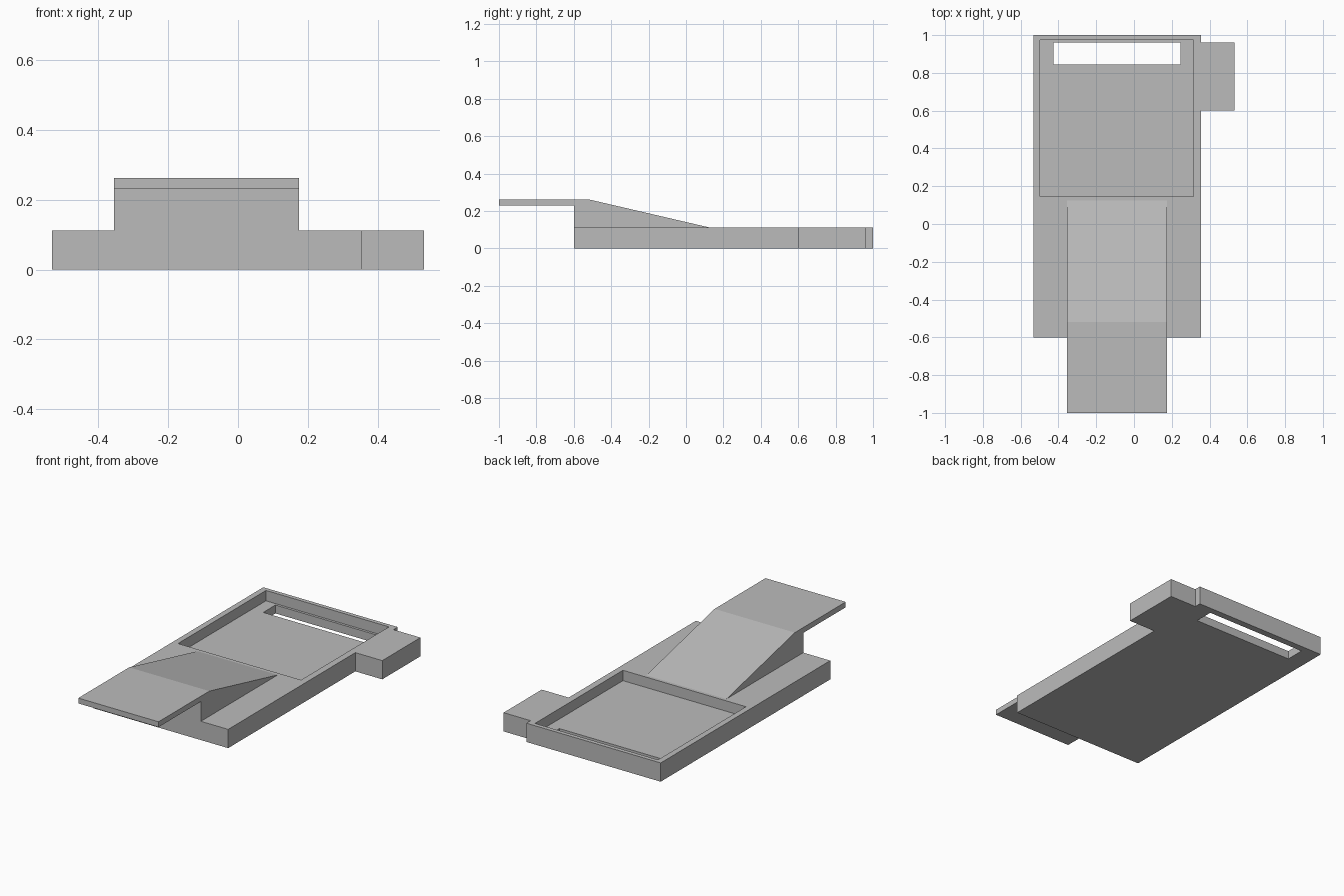
import bpy
import bmesh
from mathutils import Vector

cube = bpy.data.objects.get("Cube")
if cube:
    bpy.data.objects.remove(cube, do_unlink=True)

grey = bpy.data.materials.new("plain grey")
grey.use_nodes = True
colour = (0.5, 0.5, 0.5, 1)
grey.diffuse_color = colour
grey.node_tree.nodes["Principled BSDF"].inputs["Base Color"].default_value = colour


def prism(name, outline, sweep):
    """Extrude a closed outline along the sweep vector."""
    bm = bmesh.new()
    face = bm.faces.new([bm.verts.new(p) for p in outline])
    moved = bmesh.ops.extrude_face_region(bm, geom=[face])["geom"]
    verts = [v for v in moved if isinstance(v, bmesh.types.BMVert)]
    bmesh.ops.translate(bm, verts=verts, vec=Vector(sweep))
    bmesh.ops.recalc_face_normals(bm, faces=bm.faces)
    mesh = bpy.data.meshes.new(name)
    bm.to_mesh(mesh)
    bm.free()
    mesh.materials.append(grey)
    obj = bpy.data.objects.new(name, mesh)
    bpy.context.collection.objects.link(obj)
    return obj


def box(name, x0, x1, y0, y1, z0, z1):
    outline = [(x0, y0, z0), (x1, y0, z0), (x1, y1, z0), (x0, y1, z0)]
    return prism(name, outline, (0, 0, z1 - z0))


def combine(target, tool, operation):
    """Apply a boolean and remove the tool object."""
    tool.hide_render = True
    mod = target.modifiers.new(tool.name, 'BOOLEAN')
    mod.operation = operation
    mod.solver = 'EXACT'
    mod.object = tool
    bpy.context.view_layer.objects.active = target
    bpy.ops.object.modifier_apply(modifier=mod.name)
    bpy.data.objects.remove(tool, do_unlink=True)


DECK = 0.112
LEFT, RIGHT, TAB = -0.533, 0.355, 0.533

# Base plate with the tab on its left side
footprint = [(LEFT, -0.6), (RIGHT, -0.6), (RIGHT, 0.6), (TAB, 0.6),
             (TAB, 0.96), (RIGHT, 0.96), (RIGHT, 1), (LEFT, 1)]
tray = prism("tray_base", [(x, y, 0) for x, y in footprint], (0, 0, DECK))

# Ramp with the overhanging tongue
side = [(-1, 0.23), (-0.6, 0.23), (-0.6, 0), (0.125, 0),
        (0.125, DECK), (-0.52, 0.262), (-1, 0.262)]
ramp = prism("ramp_tongue", [(-0.355, y, z) for y, z in side], (0.53, 0, 0))
combine(tray, ramp, 'UNION')

# Shallow recess and the slot through its floor
combine(tray, box("recess_cutter", -0.498, 0.315, 0.145, 0.975, 0.05, 0.3), 'DIFFERENCE')
combine(tray, box("slot_cutter", -0.425, 0.245, 0.845, 0.96, -0.1, 0.3), 'DIFFERENCE')
